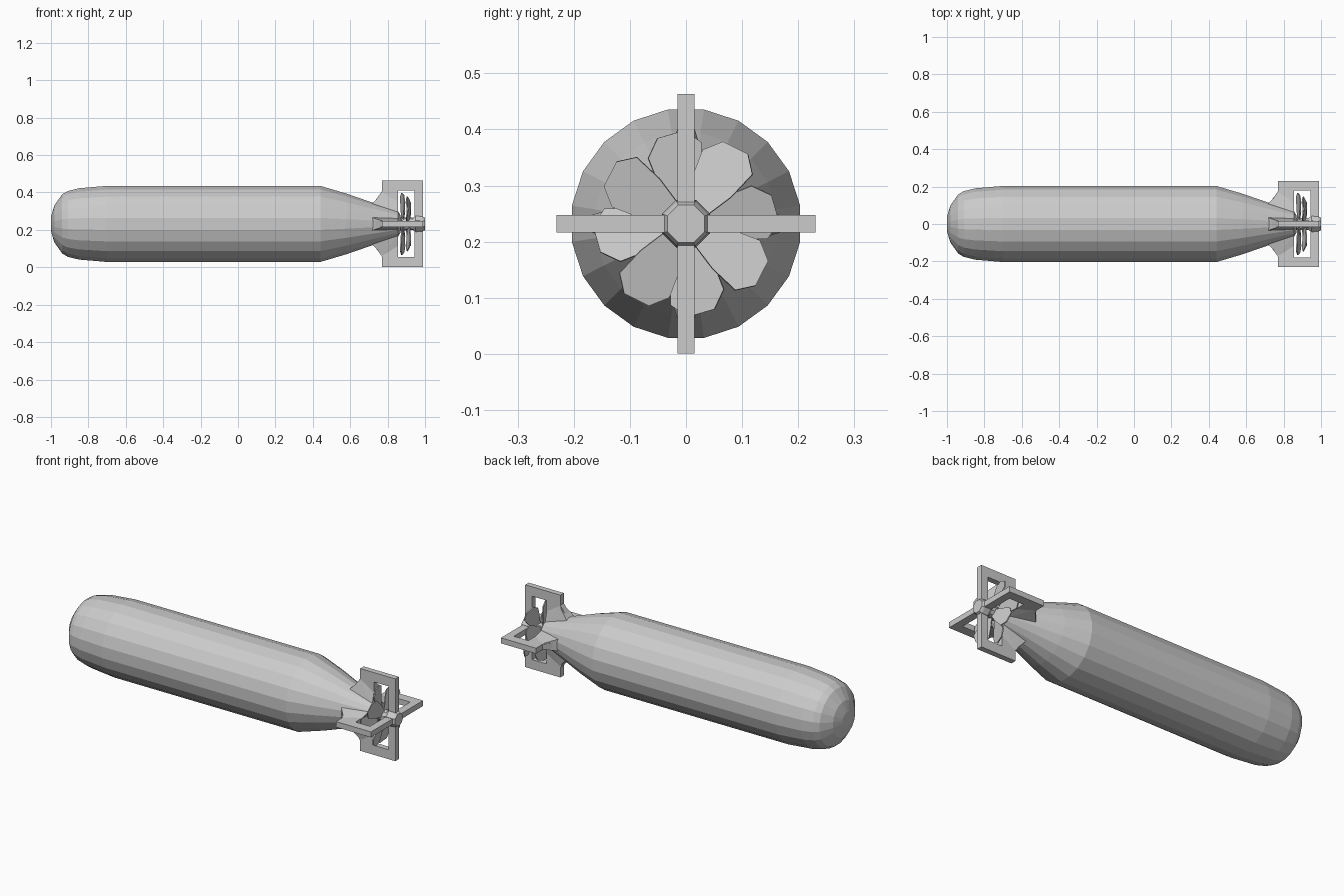
import bpy, bmesh
from math import pi, sin, cos, radians
from mathutils import Matrix, Vector

if "Cube" in bpy.data.objects:
    bpy.data.objects.remove(bpy.data.objects["Cube"])

AXIS_Z = 0.232


def finish(bm, name):
    bmesh.ops.recalc_face_normals(bm, faces=bm.faces)
    mesh = bpy.data.meshes.new(name)
    bm.to_mesh(mesh)
    bm.free()
    obj = bpy.data.objects.new(name, mesh)
    obj.location.z = AXIS_Z
    bpy.context.collection.objects.link(obj)
    return obj


def lathe(name, profile, sides):
    """Revolve (x, radius) pairs around the long axis, capping both ends."""
    bm = bmesh.new()
    rings = []
    for x, r in profile:
        angles = [2 * pi * (i + 0.5) / sides for i in range(sides)]
        rings.append([bm.verts.new((x, r * cos(a), r * sin(a))) for a in angles])
    for a, b in zip(rings, rings[1:]):
        for i in range(sides):
            j = (i + 1) % sides
            bm.faces.new((a[i], a[j], b[j], b[i]))
    bm.faces.new(rings[0])
    bm.faces.new(rings[-1])
    return finish(bm, name)


def plate(bm, outline, thickness, matrix):
    """Extrude a flat outline by thickness, centred, then transform it."""
    lo, hi = [[bm.verts.new(matrix @ (Vector(p) + Vector(thickness) * s))
               for p in outline] for s in (-0.5, 0.5)]
    bm.faces.new(lo)
    bm.faces.new(hi)
    n = len(outline)
    for i in range(n):
        j = (i + 1) % n
        bm.faces.new((lo[i], lo[j], hi[j], hi[i]))


# Hull with blunt nose and tapered tail
lathe("hull", [(-1.0, 0.04), (-0.982, 0.1), (-0.94, 0.16), (-0.91, 0.178),
               (-0.85, 0.193), (-0.7, 0.206), (0.44, 0.206), (0.58, 0.164),
               (0.72, 0.115), (0.855, 0.07), (0.87, 0.045)], 20)

# Propeller shaft and rear hub
lathe("propeller_shaft", [(0.84, 0.036), (0.96, 0.032)], 10)
lathe("rear_hub", [(0.935, 0.036), (0.95, 0.046), (0.985, 0.043), (1.0, 0.036)], 8)

# Four open-frame tail fins with flared root fairings
fin_outline = [(0.70, 0, 0.03), (0.70, 0, 0.11), (0.727, 0, 0.115), (0.77, 0, 0.175),
               (0.77, 0, 0.231), (0.988, 0, 0.231), (0.988, 0, 0.02), (0.945, 0, 0.02),
               (0.945, 0, 0.178), (0.855, 0, 0.178), (0.855, 0, 0.03)]
for k, side in enumerate(("top", "right", "bottom", "left")):
    turn = Matrix.Rotation(k * pi / 2, 4, 'X')
    bm = bmesh.new()
    plate(bm, fin_outline, (0, 0.031, 0), turn)
    finish(bm, side + "_fin")

    bm = bmesh.new()
    for y in (-1, 1):
        for x, w, r in ((0.70, 0.04, 0.09), (0.855, 0.032, 0.05),
                        (0.775, 0.015, 0.17), (0.855, 0.015, 0.12)):
            bm.verts.new(turn @ Vector((x, y * w, r)))
    bmesh.ops.convex_hull(bm, input=bm.verts)
    finish(bm, side + "_fin_fairing")

# Two contra-rotating four-blade propellers
blade = [(0, -0.02, 0.025), (0, -0.042, 0.085), (0, -0.052, 0.125), (0, -0.03, 0.158),
         (0, 0.02, 0.165), (0, 0.048, 0.14), (0, 0.04, 0.085), (0, 0.02, 0.025)]
for name, x, start, pitch in (("front_propeller", 0.88, 8, 13),
                              ("rear_propeller", 0.912, 55, -13)):
    bm = bmesh.new()
    for k in range(4):
        m = (Matrix.Translation((x, 0, 0))
             @ Matrix.Rotation(radians(start) + k * pi / 2, 4, 'X')
             @ Matrix.Rotation(radians(pitch), 4, 'Z'))
        plate(bm, blade, (0.006, 0, 0), m)
    finish(bm, name)
